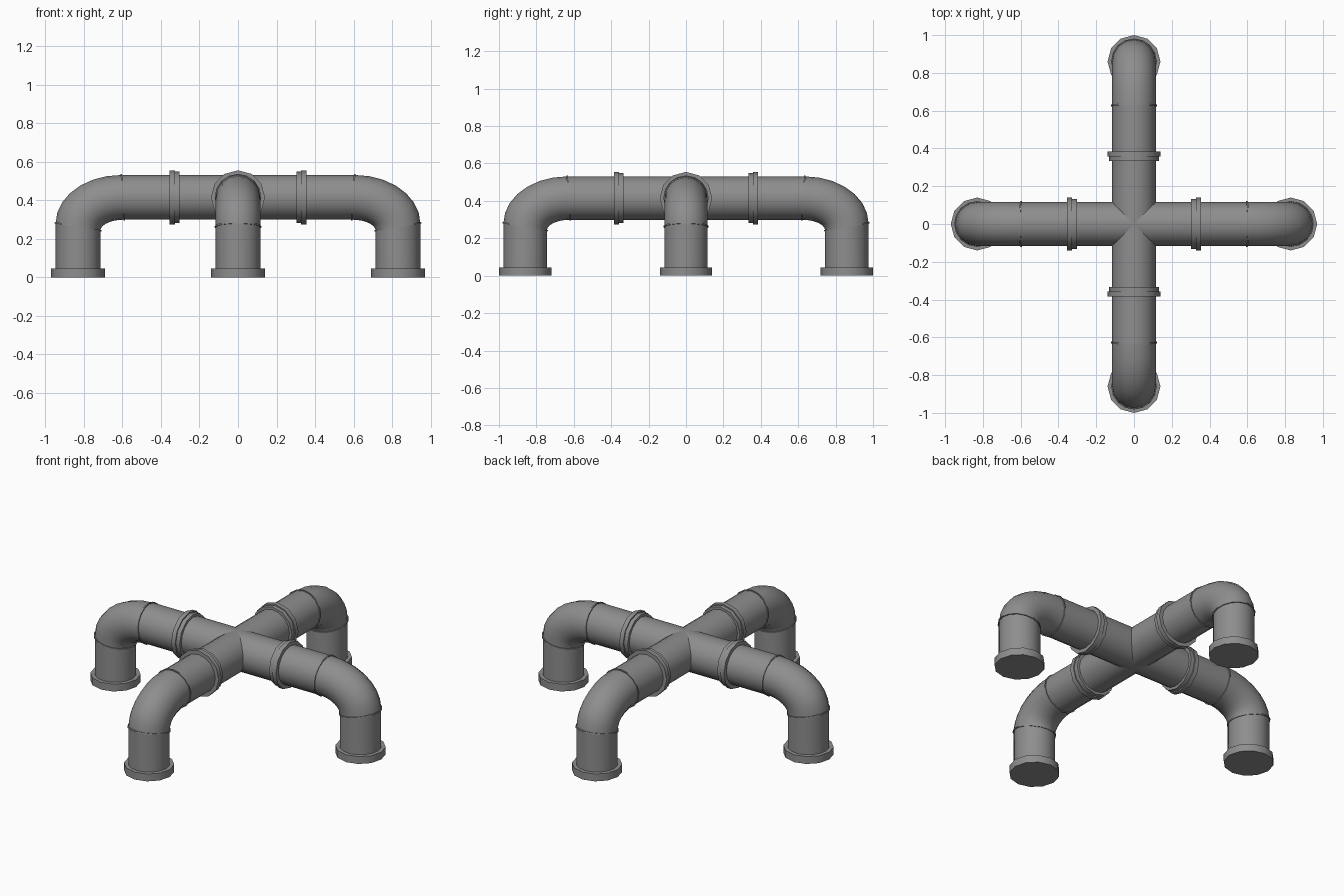
import bpy, bmesh
from math import sin, cos, pi, radians
from mathutils import Matrix

cube = bpy.data.objects.get("Cube")
if cube:
    bpy.data.objects.remove(cube, do_unlink=True)

GREY = (0.27, 0.27, 0.27, 1)
metal = bpy.data.materials.new("grey metal")
metal.use_nodes = True
metal.diffuse_color = GREY
metal.node_tree.nodes["Principled BSDF"].inputs["Base Color"].default_value = GREY

AXIS_Z = 0.415   # height of the horizontal pipes
LEG_X = 0.83     # distance of the upright pipes
R = 0.116        # pipe radius


def across(x, r):
    """Section of a horizontal pipe: outer point, inner point, side radius."""
    return (x, AXIS_Z + r), (x, AXIS_Z - r), r


def upright(z, r):
    """Section of an upright pipe."""
    return (LEG_X + r, z), (LEG_X - r, z), r


def bend(a):
    """Section of the elbow at angle a along its outer and inner curves."""
    outer = (0.605 + 0.341 * sin(a), 0.28 + 0.251 * cos(a))
    inner = (0.59 + 0.124 * sin(a), 0.242 + 0.057 * cos(a))
    return outer, inner, R


def swell(section, shift, grow):
    """Move a section along its pipe and widen it."""
    (ox, oz), (ix, iz), r = section
    dx, dz = (ox - ix) / 2 / r, (oz - iz) / 2 / r
    sx, sz = dz * shift, -dx * shift
    return ((ox + dx * grow + sx, oz + dz * grow + sz),
            (ix - dx * grow + sx, iz - dz * grow + sz), r + grow)


def loft(name, sections, sides, turn, offset):
    """Skin a row of round sections, cap both ends and place it on an arm."""
    bm = bmesh.new()
    rings = []
    for (ox, oz), (ix, iz), r in sections:
        ring = []
        for i in range(sides):
            c, s = cos(2 * pi * i / sides), sin(2 * pi * i / sides)
            x = (ox + ix) / 2 + (ox - ix) / 2 * c
            z = (oz + iz) / 2 + (oz - iz) / 2 * c
            ring.append(bm.verts.new((x + offset, r * s, z)))
        rings.append(ring)
    for a, b in zip(rings, rings[1:]):
        for i in range(sides):
            j = (i + 1) % sides
            bm.faces.new((a[i], a[j], b[j], b[i]))
    bm.faces.new(rings[0])
    bm.faces.new(rings[-1])
    bmesh.ops.recalc_face_normals(bm, faces=bm.faces)
    bmesh.ops.rotate(bm, verts=bm.verts, matrix=Matrix.Rotation(turn, 3, "Z"))
    mesh = bpy.data.meshes.new(name)
    bm.to_mesh(mesh)
    bm.free()
    mesh.materials.append(metal)
    obj = bpy.data.objects.new(name, mesh)
    bpy.context.collection.objects.link(obj)
    bpy.ops.object.select_all(action="DESELECT")
    bpy.context.view_layer.objects.active = obj
    obj.select_set(True)
    bpy.ops.object.shade_smooth_by_angle(angle=radians(35))


ARMS = {"left": (0, 0), "back": (90, 0.03), "right": (180, 0), "front": (270, 0.03)}

for side, (degrees, offset) in ARMS.items():
    place = (radians(degrees), offset)

    # Straight pipe, meeting the other arms at the centre
    loft(side + "_pipe", [across(-offset, R), across(0.605, R)], 16, *place)

    # Stepped collar
    loft(side + "_collar", [across(0.303, 0.133), across(0.328, 0.133),
                            across(0.328, 0.14), across(0.355, 0.14)], 12, *place)

    # Curved elbow
    steps = 7
    curve = [bend(pi / 2 * i / steps) for i in range(steps + 1)]
    # Lower end is cut at a slant
    curve[-1] = ((LEG_X + R, 0.283), (LEG_X - R, 0.242), R)
    loft(side + "_elbow", curve, 16, *place)

    # Thin seam rings at both ends of the elbow
    for label, end in (("upper", curve[0]), ("lower", curve[-1])):
        seam = [swell(end, -0.004, 0.005), swell(end, 0.004, 0.005)]
        loft(side + "_" + label + "_seam", seam, 16, *place)

    # Upright leg and foot flange
    loft(side + "_leg", [curve[-1], upright(0.02, R)], 16, *place)
    loft(side + "_flange", [upright(0.045, 0.14), upright(0, 0.14)], 12, *place)
